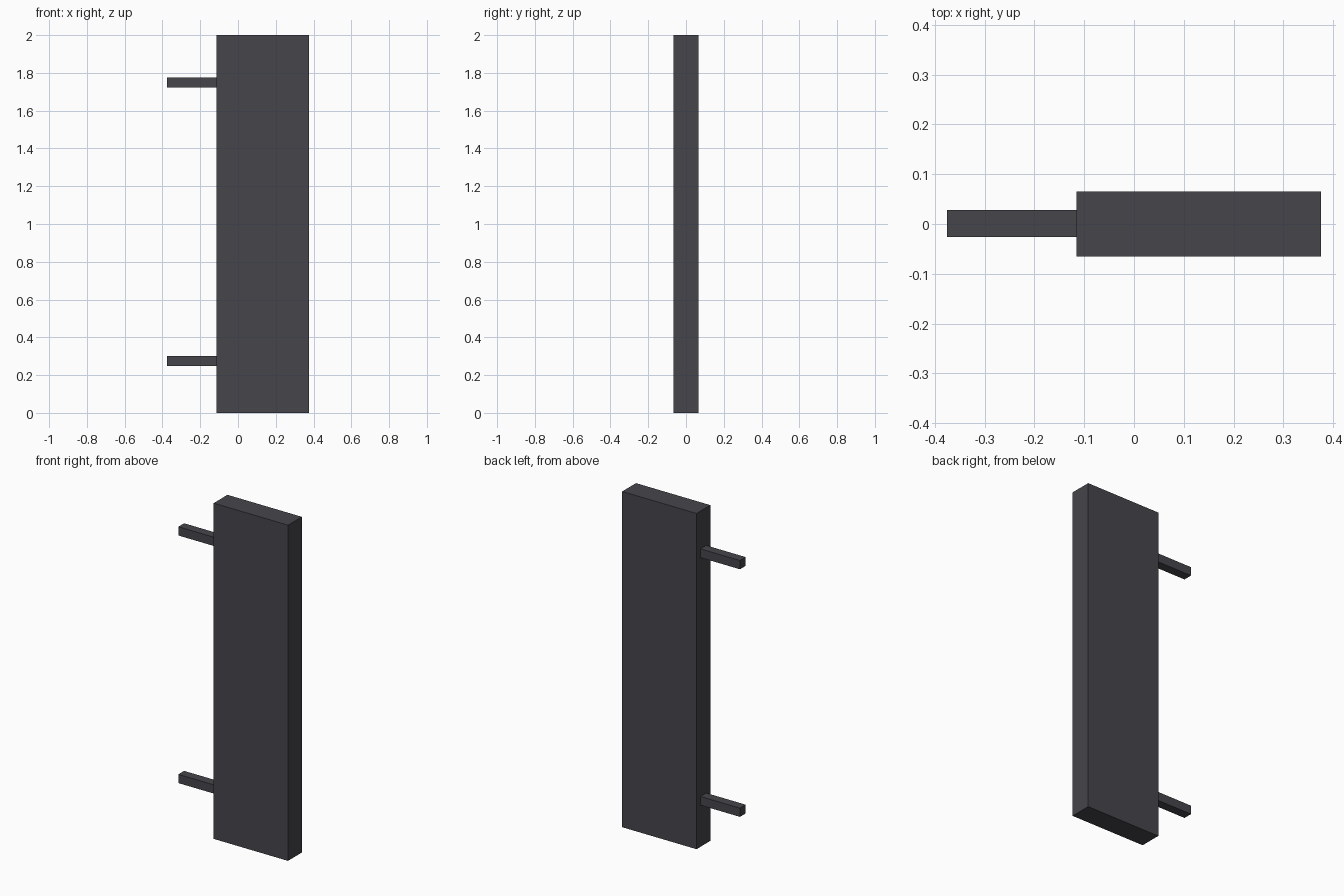
import bpy
from mathutils import Vector

cube = bpy.data.objects.get("Cube")
if cube:
    bpy.data.objects.remove(cube, do_unlink=True)

# One dark grey material for the whole model
grey = bpy.data.materials.new("dark_grey")
grey.use_nodes = True
colour = (0.061, 0.06, 0.07, 1)
grey.diffuse_color = colour
grey.node_tree.nodes["Principled BSDF"].inputs["Base Color"].default_value = colour


def box(name, low, high):
    """Add a flat-sided box between two opposite corners."""
    low, high = Vector(low), Vector(high)
    bpy.ops.mesh.primitive_cube_add(size=1, location=(low + high) / 2)
    obj = bpy.context.object
    obj.name = name
    obj.scale = high - low
    bpy.ops.object.transform_apply(location=False, rotation=False, scale=True)
    obj.data.materials.append(grey)
    return obj


# Upright panel
SIDE = -0.115
box("panel", (SIDE, -0.065, 0), (0.375, 0.065, 2))

# Two square mounting arms on the side of the panel
for name, z in (("lower_arm", 0.274), ("upper_arm", 1.749)):
    box(name, (-0.375, -0.026, z - 0.026), (SIDE, 0.028, z + 0.026))
